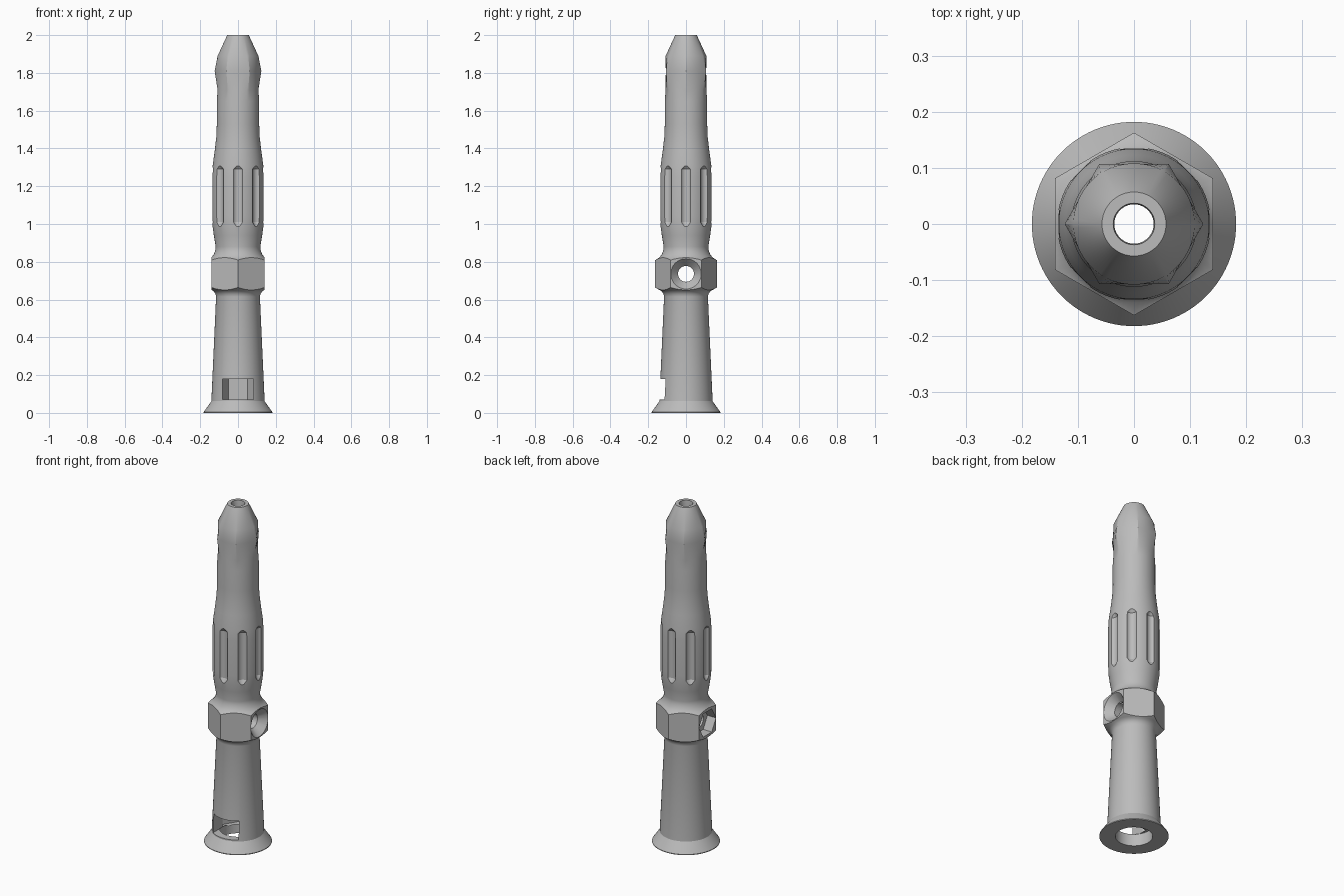
import bpy, bmesh, math
from mathutils import Matrix, Vector

cube = bpy.data.objects.get("Cube")
if cube:
    bpy.data.objects.remove(cube, do_unlink=True)

grey = bpy.data.materials.new("plain grey")
grey.use_nodes = True
grey.diffuse_color = (0.5, 0.5, 0.5, 1)
grey.node_tree.nodes["Principled BSDF"].inputs["Base Color"].default_value = (0.5, 0.5, 0.5, 1)

SEG = 96


def add_object(name, bm):
    bmesh.ops.recalc_face_normals(bm, faces=bm.faces)
    mesh = bpy.data.meshes.new(name)
    bm.to_mesh(mesh)
    bm.free()
    mesh.materials.append(grey)
    ob = bpy.data.objects.new(name, mesh)
    bpy.context.collection.objects.link(ob)
    return ob


def hex_radius(angle, apothem, corner):
    """Distance to a hexagon's side, with one corner at the given angle."""
    a = (angle - corner) % (math.pi / 3) - math.pi / 6
    return apothem / math.cos(a)


def circles(*pairs):
    return [lambda a, r=r, z=z: (r, z) for r, z in pairs]


def nut_edge(z, slope):
    """Hexagon ring whose height follows the chamfer cone."""
    def ring(a):
        r = hex_radius(a, 0.141, math.pi / 2)
        return r, z + (r - 0.141) * slope
    return ring


def grip_ring(a):
    return hex_radius(a, 0.107, 0), 1.81


# Outer profile from the flange up to the tip, then down the bore
rings = circles((0.182, 0), (0.182, 0.004), (0.141, 0.062), (0.116, 0.615),
                (0.119, 0.63), (0.13, 0.645), (0.14, 0.65))
rings += [nut_edge(0.651, 0.6), nut_edge(0.822, -0.6)]
rings += circles((0.14, 0.823), (0.128, 0.84), (0.12, 0.86), (0.118, 0.88),
                 (0.128, 0.94), (0.135, 0.99), (0.137, 1.04), (0.137, 1.25),
                 (0.134, 1.31), (0.123, 1.39), (0.115, 1.46), (0.112, 1.53),
                 (0.112, 1.65), (0.108, 1.71))
rings.append(grip_ring)
rings += circles((0.108, 1.89), (0.057, 2), (0.037, 2), (0.035, 1.98),
                 (0.035, 0.18), (0.06, 0.18), (0.06, 0.07), (0.098, 0.07), (0.098, 0))

bm = bmesh.new()
loops = []
for ring in rings:
    loop = []
    for i in range(SEG):
        a = 2 * math.pi * i / SEG
        r, z = ring(a)
        loop.append(bm.verts.new((r * math.cos(a), r * math.sin(a), z)))
    loops.append(loop)
for low, high in zip(loops, loops[1:] + loops[:1]):
    for i in range(SEG):
        j = (i + 1) % SEG
        bm.faces.new((low[i], low[j], high[j], high[i]))
body = add_object("handle_body", bm)

cutters = []


def cut_cone(name, sides, r1, r2, start, end, turn=0):
    """Cone or prism between two points, used as a cutter."""
    start, end = Vector(start), Vector(end)
    axis = end - start
    bm = bmesh.new()
    matrix = (Matrix.Translation((start + end) / 2)
              @ axis.to_track_quat("Z", "Y").to_matrix().to_4x4()
              @ Matrix.Rotation(turn, 4, "Z"))
    bmesh.ops.create_cone(bm, cap_ends=True, segments=sides, radius1=r1, radius2=r2,
                          depth=axis.length, matrix=matrix)
    cutters.append(add_object(name, bm))


# Front slot with a hexagonal pocket behind it
bm = bmesh.new()
bmesh.ops.create_cube(bm, size=1, matrix=Matrix.Translation((0, -0.125, 0.125))
                      @ Matrix.Diagonal((0.166, 0.25, 0.11, 1)))
cutters.append(add_object("slot_cutter", bm))
cut_cone("pocket_cutter", 6, 0.1, 0.1, (0, 0, 0.0702), (0, 0, 0.1798), math.pi / 6)
# Make the pocket corners point along x
pocket = cutters[-1]
far = max(pocket.data.vertices, key=lambda v: v.co.x).co.x
if far < 0.095:
    pocket.data.transform(Matrix.Rotation(math.pi / 6, 4, "Z"))

# Cross bolt: through hole, countersink and nut pocket
Z = 0.736
cut_cone("bolt_hole_cutter", 32, 0.042, 0.042, (-0.25, 0, Z), (0.25, 0, Z))
cut_cone("countersink_cutter", 48, 0.042, 0.0825, (0.098, 0, Z), (0.1435, 0, Z))
cut_cone("nut_cutter", 6, 0.079, 0.079, (-0.25, 0, Z), (-0.085, 0, Z))
nut = cutters[-1]
if max(v.co.y for v in nut.data.vertices) < 0.075:
    nut.data.transform(Matrix.Translation((0, 0, Z)) @ Matrix.Rotation(math.pi / 6, 4, "X")
                       @ Matrix.Translation((0, 0, -Z)))

# Eight grip flutes with tapered ends
for k in range(8):
    a = k * math.pi / 4
    bm = bmesh.new()
    prev = None
    center = Vector((0.151 * math.cos(a), 0.151 * math.sin(a), 0))
    for z, r in ((0.97, 0.008), (1.01, 0.03), (1.29, 0.03), (1.32, 0.008)):
        loop = [bm.verts.new(center + Vector((r * math.cos(a + t * math.pi / 12),
                                              r * math.sin(a + t * math.pi / 12), z)))
                for t in range(24)]
        if prev:
            for i in range(24):
                j = (i + 1) % 24
                bm.faces.new((prev[i], prev[j], loop[j], loop[i]))
        else:
            bm.faces.new(loop)
        prev = loop
    bm.faces.new(prev)
    cutters.append(add_object("flute_cutter", bm))

# Apply every cut, then tidy up
bpy.ops.object.select_all(action="DESELECT")
body.select_set(True)
bpy.context.view_layer.objects.active = body
for cutter in cutters:
    cutter.hide_render = True
    mod = body.modifiers.new("cut", "BOOLEAN")
    mod.operation = "DIFFERENCE"
    mod.solver = "EXACT"
    mod.object = cutter
    bpy.ops.object.modifier_apply(modifier=mod.name)
    bpy.data.objects.remove(cutter, do_unlink=True)

bpy.ops.object.shade_smooth_by_angle(angle=math.radians(28))
